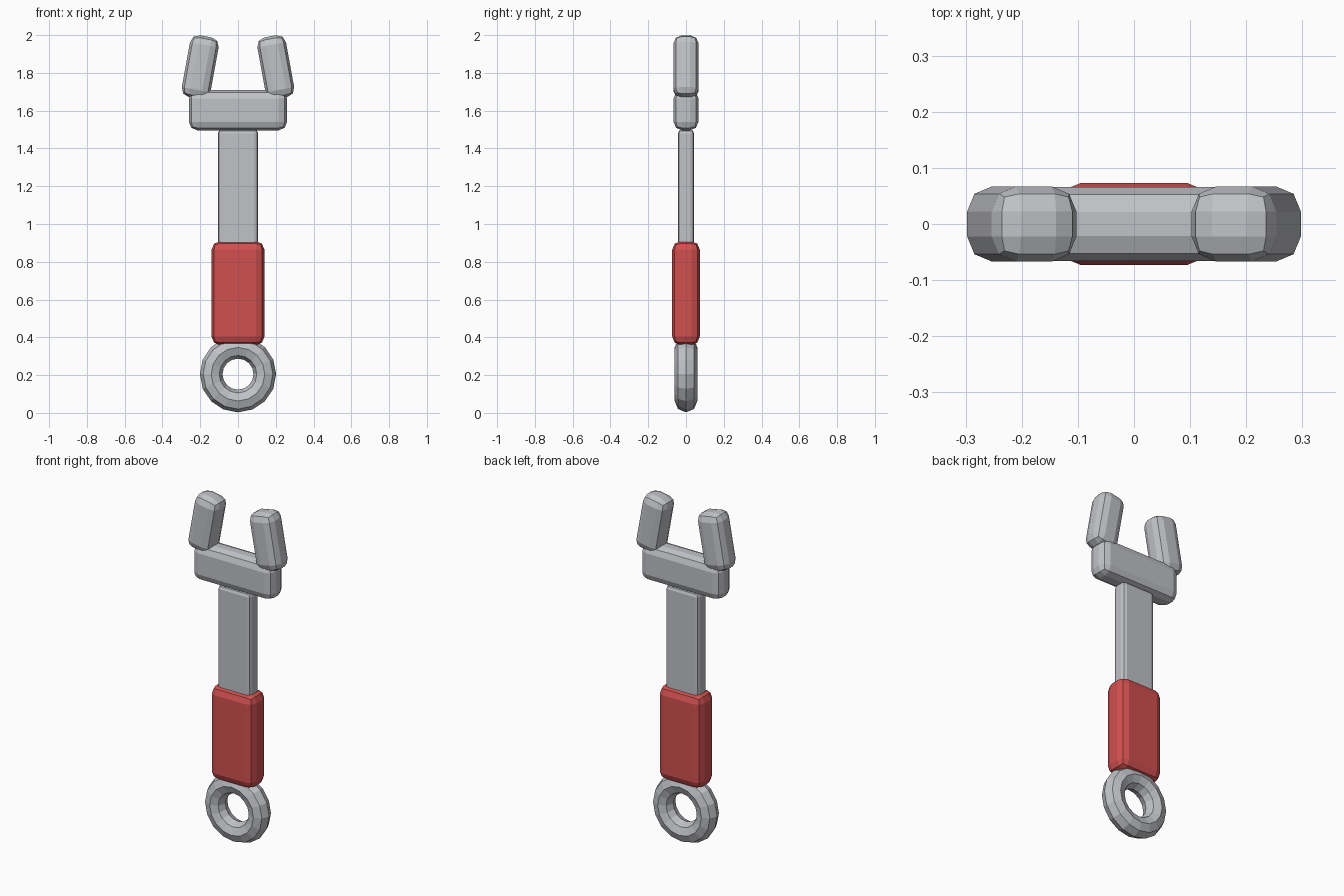
import bpy
from math import pi

cube = bpy.data.objects.get("Cube")
if cube:
    bpy.data.objects.remove(cube, do_unlink=True)


def make_material(name, rgb):
    mat = bpy.data.materials.new(name)
    mat.use_nodes = True
    mat.diffuse_color = (*rgb, 1)
    bsdf = next(n for n in mat.node_tree.nodes if n.type == 'BSDF_PRINCIPLED')
    bsdf.inputs["Base Color"].default_value = (*rgb, 1)
    return mat


steel = make_material("steel grey", (0.53, 0.54, 0.57))
rubber = make_material("grip red", (0.64, 0.08, 0.08))


def rounded_box(name, mat, center, half, bevel, tilt=0):
    """Box given by its half sizes, with two-step rounded edges."""
    bpy.ops.mesh.primitive_cube_add(size=2, location=center)
    obj = bpy.context.object
    obj.name = name
    for v in obj.data.vertices:
        v.co = [c * h for c, h in zip(v.co, half)]
    obj.rotation_euler.y = tilt
    mod = obj.modifiers.new("rounded edges", 'BEVEL')
    mod.width = bevel
    mod.segments = 2
    obj.data.materials.append(mat)
    return obj


# Hanging ring at the foot of the handle
bpy.ops.mesh.primitive_torus_add(
    location=(0, 0, 0.205), rotation=(pi / 2, 0, 0),
    major_segments=16, minor_segments=8,
    major_radius=0.142, minor_radius=0.06)
ring = bpy.context.object
ring.name = "hanging_ring"
ring.data.materials.append(steel)

# Handle: grip and shaft
rounded_box("grip", rubber, (0, 0, 0.634), (0.14, 0.073, 0.275), 0.045)
rounded_box("shaft", steel, (0, 0, 1.1), (0.107, 0.043, 0.4), 0.022)

# Head with two jaws leaning inward
rounded_box("head", steel, (0, 0, 1.603), (0.26, 0.066, 0.107), 0.045)
for side, label in ((1, "left"), (-1, "right")):
    rounded_box(label + "_jaw", steel, (side * 0.2, 0, 1.83),
                (0.077, 0.067, 0.166), 0.045, tilt=-side * 0.18)
